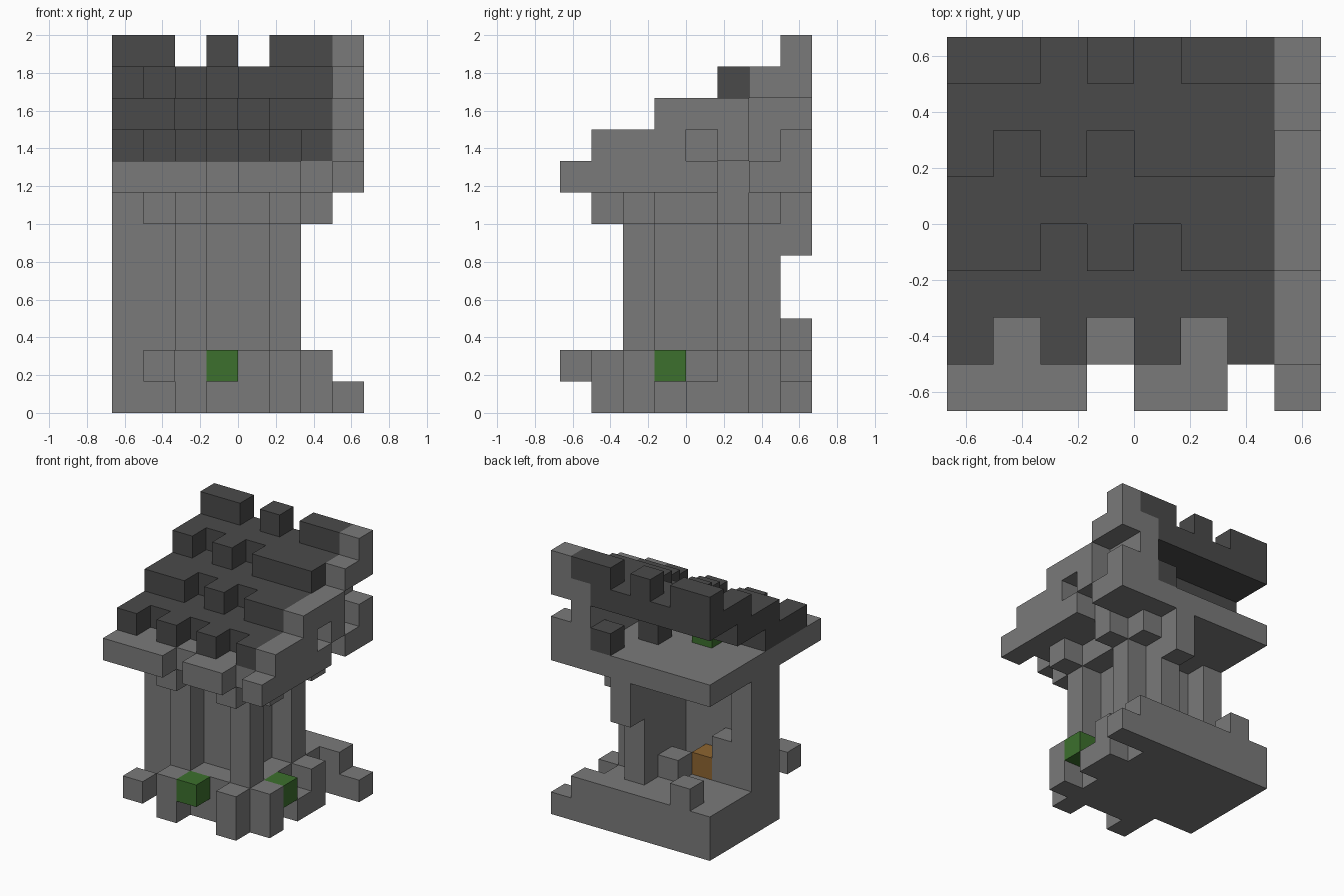
import bpy
import bmesh
from mathutils import Vector

cube = bpy.data.objects.get("Cube")
if cube:
    bpy.data.objects.remove(cube, do_unlink=True)

N, TOP = 8, 12
UNIT = 2 / TOP


def material(name, rgb):
    mat = bpy.data.materials.new(name)
    mat.use_nodes = True
    mat.diffuse_color = (*rgb, 1)
    mat.node_tree.nodes["Principled BSDF"].inputs["Base Color"].default_value = (*rgb, 1)
    return mat


STONE = material("grey stone", (.195, .195, .195))
SLATE = material("dark slate", (.068, .068, .068))
MOSS = material("green moss", (.045, .16, .026))
WOOD = material("orange wood", (.27, .13, .03))

cells = {}  # block position -> part name


def span(v):
    return range(v[0], v[1] + 1) if isinstance(v, tuple) else (v,)


def fill(part, x, y, z, mirror=False):
    """Fill a box of blocks; optionally repeat it across the corner diagonal."""
    for i in span(x):
        for j in span(y):
            for k in span(z):
                cells[i, j, k] = part
                if mirror:
                    cells[N - 1 - j, N - 1 - i, k] = part


def row(part, pattern, y, z):
    """Fill a row along x wherever the pattern has a mark."""
    for i, mark in enumerate(pattern):
        if mark == "#":
            cells[i, y, z] = part


def column(part, pattern, x, z):
    """Fill a row along y wherever the pattern has a mark."""
    for j, mark in enumerate(pattern):
        if mark == "#":
            cells[x, j, z] = part


# foundation with buttress feet
low = (0, 1)
fill("foundation", (0, 5), (3, 7), low)
fill("foundation", (2, 5), 2, low, mirror=True)
row("foundation", "..#..#", 1, low[0])
row("foundation", "..#..#", 1, low[1])
column("foundation", "..#.##.#", 6, 0)
column("foundation", "..#..#.#", 6, 1)
fill("foundation", 7, 7, 0)
fill("loose_block", 1, 0, 1)
fill("moss_front", 3, 1, 1)
fill("moss_side", 6, 3, 1)

# two walls meeting at the corner, with pilasters
tall = (2, 6)
fill("walls", (0, 4), 3, tall, mirror=True)
fill("walls", 2, 2, tall, mirror=True)
fill("walls", 5, 2, tall)
fill("walls", 0, 4, tall)
for k in (2, 3, 4):
    del cells[4, 7, k]  # window opening

# brackets below the eaves
fill("brackets", (1, 6), 2, 6, mirror=True)
row("brackets", "..#..#", 1, 6)
column("brackets", "..#..#", 6, 6)

# room contents
fill("pillar", 1, 4, (2, 3))
fill("wood_box", 2, 4, 2)
fill("inner_blocks", 3, 5, 2)
fill("inner_blocks", 1, 7, 2)

# attic floor and toothed eaves
fill("attic_floor", (0, 6), (1, 7), 7)
row("attic_floor", "###.##.#", 0, 7)

# stepped roof, each step with a toothed front row
for y, z, teeth in ((1, 8, "#.#.#.#"), (3, 9, "##.#.##"), (5, 10, "#.#.###")):
    row("roof", teeth, y, z)
    fill("roof", (0, 6), (y + 1, y + 2), z)
row("roof", "##.#.##", 7, 11)
fill("roof", 5, 7, 8)
fill("roof", 4, 5, 8)
fill("moss_attic", 2, 4, 8)

# gable edge and its inner face
for z, steps in ((7, "#####.##"), (8, ".###.#.#"), (9, "...###"),
                 (10, "......##"), (11, ".......#")):
    column("gable", steps, 7, z)
column("gable", "....####", 6, 8)
column("gable", "......##", 6, 9)
column("gable", ".......#", 6, 10)

PART_MATERIAL = {"roof": SLATE, "moss_front": MOSS, "moss_side": MOSS,
                 "moss_attic": MOSS, "wood_box": WOOD}


def build(part):
    """Make one object from the exposed faces of its blocks."""
    bm = bmesh.new()
    for cell in [c for c, p in cells.items() if p == part]:
        for axis in range(3):
            for side in (-1, 1):
                near = list(cell)
                near[axis] += side
                if tuple(near) in cells:
                    continue
                normal, u = Vector(), Vector()
                normal[axis] = side / 2
                u[(axis + 1) % 3] = .5
                v = normal.cross(u) * 2
                mid = Vector(cell) + Vector((.5, .5, .5)) + normal
                quad = (mid - u - v, mid + u - v, mid + u + v, mid - u + v)
                shift = Vector((N / 2, N / 2, 0))
                bm.faces.new([bm.verts.new((p - shift) * UNIT) for p in quad])
    bmesh.ops.remove_doubles(bm, verts=bm.verts, dist=.001)
    bmesh.ops.dissolve_limit(bm, angle_limit=.01, verts=bm.verts, edges=bm.edges)
    mesh = bpy.data.meshes.new(part)
    bm.to_mesh(mesh)
    bm.free()
    mesh.materials.append(PART_MATERIAL.get(part, STONE))
    bpy.context.collection.objects.link(bpy.data.objects.new(part, mesh))


for name in sorted(set(cells.values())):
    build(name)
